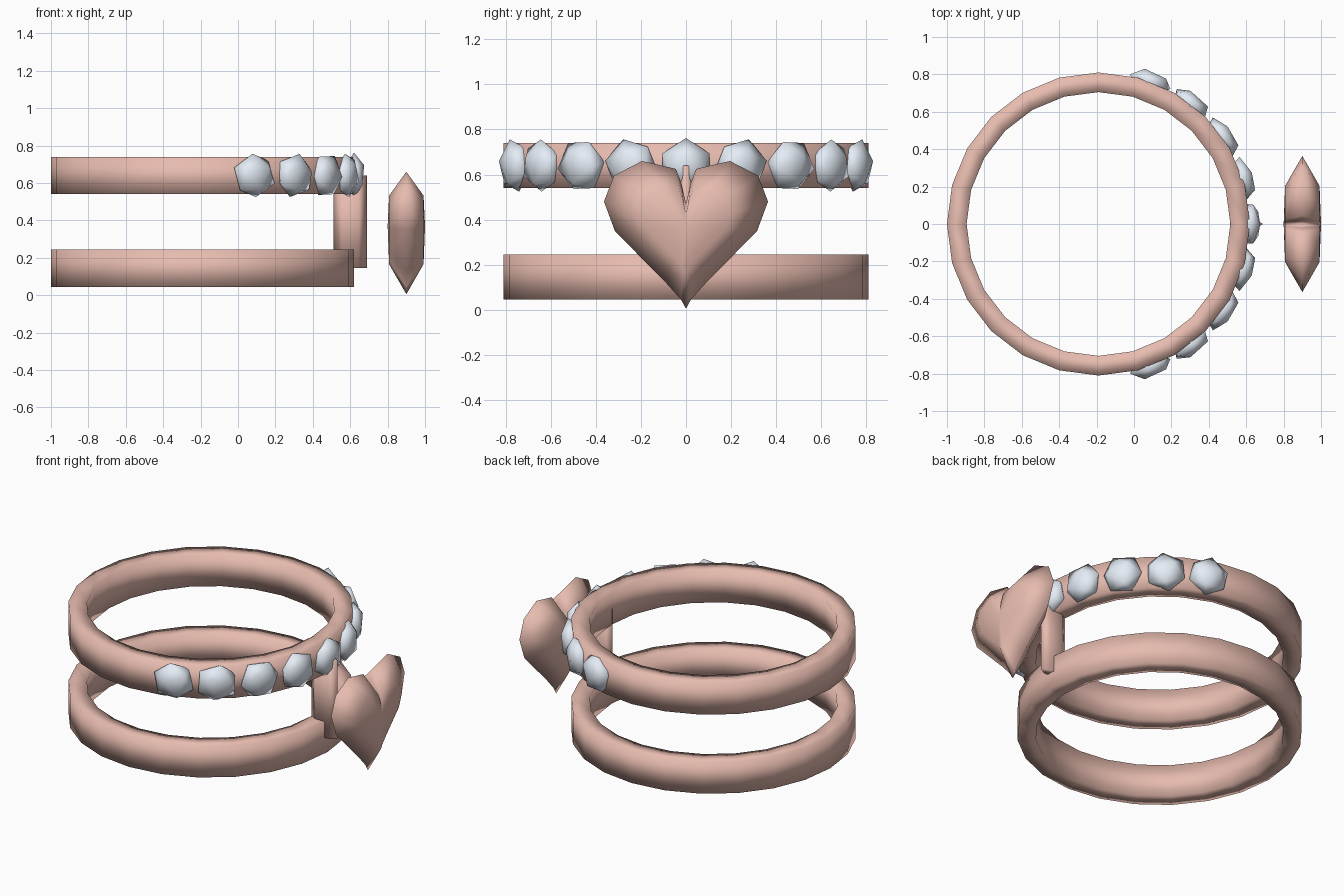
import bpy, bmesh, math
from mathutils import Matrix

if "Cube" in bpy.data.objects:
    bpy.data.objects.remove(bpy.data.objects["Cube"])

CX = -0.19        # ring axis
R_OUT, R_IN = 0.81, 0.705


def material(name, color):
    m = bpy.data.materials.new(name)
    m.diffuse_color = (*color, 1)
    m.use_nodes = True
    m.node_tree.nodes["Principled BSDF"].inputs["Base Color"].default_value = m.diffuse_color
    return m


rose = material("rose_metal", (0.80, 0.50, 0.43))
ice = material("clear_stone", (0.78, 0.84, 0.92))


def finish(bm, name, mat):
    bmesh.ops.recalc_face_normals(bm, faces=bm.faces)
    for f in bm.faces:
        f.smooth = True
    me = bpy.data.meshes.new(name)
    bm.to_mesh(me)
    bm.free()
    me.materials.append(mat)
    ob = bpy.data.objects.new(name, me)
    bpy.context.collection.objects.link(ob)
    return ob


# Bands: rectangular section swept round 24 sides
def band(name, z0, z1, sides=24):
    bm = bmesh.new()
    section = [(R_OUT, z0), (R_OUT, z1), (R_IN, z1), (R_IN, z0)]
    rings = []
    for i in range(sides):
        a = 2 * math.pi * i / sides
        rings.append([bm.verts.new((CX + r * math.cos(a), r * math.sin(a), z))
                      for r, z in section])
    for i in range(sides):
        p, q = rings[i], rings[(i + 1) % sides]
        for j in range(4):
            k = (j + 1) % 4
            bm.faces.new((p[j], q[j], q[k], p[k]))
    return finish(bm, name, rose)


band("lower_band", 0.045, 0.245)
band("upper_band", 0.54, 0.74)

# Stones: flattened icosahedra along the upper band, each spun in its seat
for k in range(-4, 5):
    a = math.radians(17.5 * k)
    bm = bmesh.new()
    bmesh.ops.create_icosphere(bm, subdivisions=1, radius=0.122)
    place = (Matrix.Translation((CX + R_OUT * math.cos(a), R_OUT * math.sin(a), 0.64))
             @ Matrix.Rotation(a, 4, 'Z') @ Matrix.Rotation(-a, 4, 'X')
             @ Matrix.Diagonal((0.5, 1, 1, 1)))
    bmesh.ops.transform(bm, matrix=place, verts=bm.verts)
    finish(bm, f"stone_{k + 5}", ice)

# Connecting post: flat hexagonal bar between the bands
bm = bmesh.new()
bmesh.ops.create_cone(bm, cap_ends=True, segments=6, radius1=1, radius2=1, depth=1)
# put a corner of the hexagon on the x axis
if max(v.co.x for v in bm.verts) < 0.95:
    bmesh.ops.rotate(bm, verts=bm.verts, matrix=Matrix.Rotation(math.radians(30), 3, 'Z'))
bmesh.ops.transform(bm, verts=bm.verts, matrix=Matrix.Translation((0.60, 0, 0.3925))
                    @ Matrix.Diagonal((0.09, 0.03, 0.495, 1)))
finish(bm, "connecting_post", rose)

# Heart: outline at mid thickness, smaller raised outline on each side
half = [(0.022, 0.045), (0.093, 0.124), (0.315, 0.348), (0.364, 0.48),
        (0.32, 0.595), (0.195, 0.66), (0.045, 0.625), (0.02, 0.56)]
outline = [(0, 0.005)] + half + [(0, 0.47)] + [(-y, z) for y, z in reversed(half)]
n = len(outline)
HX, HZ = 0.90, 0.37


def heart_loop(bm, scale, dx):
    return [bm.verts.new((HX + dx, y * scale, HZ + (z - HZ) * scale)) for y, z in outline]


bm = bmesh.new()
rim = heart_loop(bm, 1.0, 0)
for s in (-1, 1):
    inner = heart_loop(bm, 0.56, 0.092 * s)
    tip = bm.verts.new((HX + 0.1 * s, 0, HZ))
    for i in range(n):
        j = (i + 1) % n
        bm.faces.new((rim[i], rim[j], inner[j], inner[i]))
        bm.faces.new((inner[i], inner[j], tip))
finish(bm, "heart", rose)
